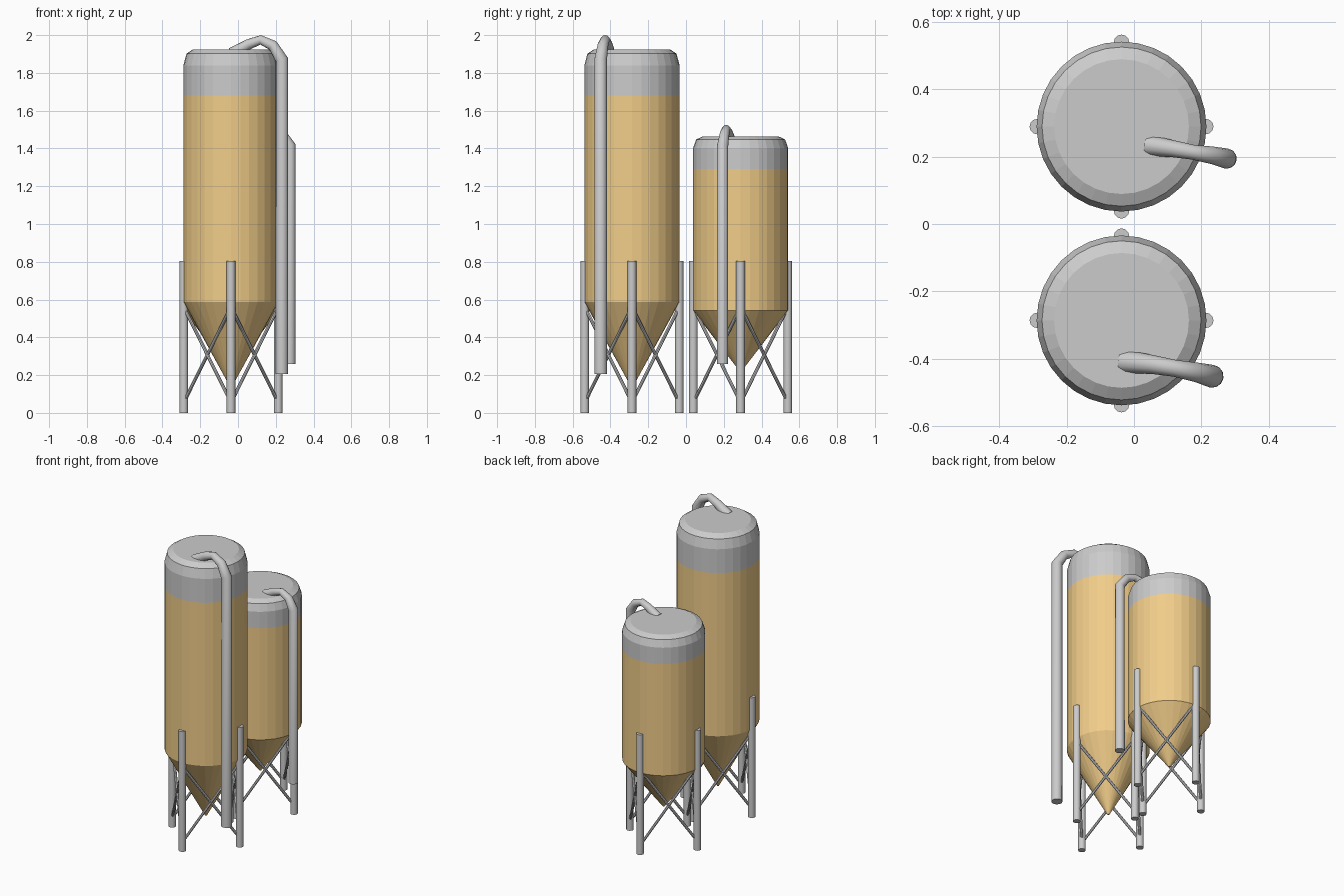
import bpy, bmesh, math
from mathutils import Vector

if "Cube" in bpy.data.objects:
    bpy.data.objects.remove(bpy.data.objects["Cube"])

ochre = bpy.data.materials.new("ochre_paint")
ochre.diffuse_color = (0.88, 0.61, 0.25, 1)
ochre.use_nodes = True
ochre.node_tree.nodes["Principled BSDF"].inputs["Base Color"].default_value = ochre.diffuse_color


def finish(name, bm, mat=None, smooth=False):
    bmesh.ops.recalc_face_normals(bm, faces=bm.faces)
    me = bpy.data.meshes.new(name)
    bm.to_mesh(me)
    bm.free()
    ob = bpy.data.objects.new(name, me)
    bpy.context.collection.objects.link(ob)
    if mat:
        me.materials.append(mat)
    if smooth:
        bpy.ops.object.select_all(action='DESELECT')
        ob.select_set(True)
        bpy.context.view_layer.objects.active = ob
        bpy.ops.object.shade_smooth_by_angle(angle=math.radians(40))
    return ob


def skin(bm, rings, caps):
    n = len(rings[0])
    for a, b in zip(rings, rings[1:]):
        for i in range(n):
            j = (i + 1) % n
            bm.faces.new((a[i], a[j], b[j], b[i]))
    if caps[0]:
        bm.faces.new(rings[0])
    if caps[1]:
        bm.faces.new(rings[-1])


def lathe(name, cx, cy, profile, caps, mat=None, n=32):
    bm = bmesh.new()
    rings = [[bm.verts.new((cx + r * math.cos(2 * math.pi * i / n),
                            cy + r * math.sin(2 * math.pi * i / n), z))
              for i in range(n)] for r, z in profile]
    skin(bm, rings, caps)
    return finish(name, bm, mat)


def tube(name, pts, radii, n=12):
    bm = bmesh.new()
    pts = [Vector(p) for p in pts]
    d = pts[-1] - pts[0]
    side = Vector((-d.y, d.x, 0))
    side = side.normalized() if side.length > 1e-4 else Vector((1, 0, 0))
    rings = []
    for k, p in enumerate(pts):
        t = Vector()
        if k > 0:
            t += (p - pts[k - 1]).normalized()
        if k < len(pts) - 1:
            t += (pts[k + 1] - p).normalized()
        t.normalize()
        u = (side - t * side.dot(t)).normalized()
        v = t.cross(u)
        rings.append([bm.verts.new(p + radii[k] * (u * math.cos(2 * math.pi * i / n)
                                                   + v * math.sin(2 * math.pi * i / n)))
                      for i in range(n)])
    skin(bm, rings, (True, True))
    return finish(name, bm, smooth=True)


def silo(tag, cx, cy, tip, cone, band, roof):
    R = 0.252
    # painted hopper and barrel, bare metal roof
    lathe(tag + "_hopper_barrel", cx, cy, [(0.006, tip), (R, cone), (R, band)],
          (True, False), ochre)
    lathe(tag + "_roof", cx, cy, [(R, band)] + roof, (False, True))
    # four legs on the barrel wall
    feet = [Vector((cx + 0.25 * math.cos(a), cy + 0.25 * math.sin(a), 0))
            for a in (k * math.pi / 2 for k in range(4))]
    for k, f in enumerate(feet):
        tube(f"{tag}_leg_{k}", [f, f + Vector((0, 0, 0.805))], [0.023] * 2)
    # crossed braces between neighbouring legs
    for k in range(4):
        a, b = feet[k], feet[(k + 1) % 4]
        p, q = a.lerp(b, 0.05), a.lerp(b, 0.95)
        lo, hi = Vector((0, 0, 0.08)), Vector((0, 0, 0.535))
        tube(f"{tag}_brace_{k}_a", [p + lo, q + hi], [0.009] * 2, 8)
        tube(f"{tag}_brace_{k}_b", [q + lo, p + hi], [0.009] * 2, 8)


silo("tall_silo", -0.037, -0.286, 0.14, 0.587, 1.68,
     [(0.252, 1.84), (0.236, 1.902), (0.2, 1.925)])
silo("short_silo", -0.037, 0.289, 0.222, 0.542, 1.29,
     [(0.252, 1.40), (0.236, 1.447), (0.2, 1.464)])

# filler pipes arching over the roofs
tube("tall_filler_pipe",
     [(-0.03, -0.408, 1.90), (0.055, -0.417, 1.951), (0.12, -0.428, 1.975),
      (0.185, -0.44, 1.945), (0.232, -0.452, 1.87), (0.232, -0.452, 0.205)],
     [0.035, 0.028, 0.025, 0.029, 0.034, 0.034])
tube("short_filler_pipe",
     [(0.045, 0.233, 1.443), (0.118, 0.223, 1.484), (0.175, 0.213, 1.503),
      (0.232, 0.204, 1.478), (0.275, 0.194, 1.415), (0.275, 0.194, 0.26)],
     [0.031, 0.025, 0.022, 0.026, 0.030, 0.030])
